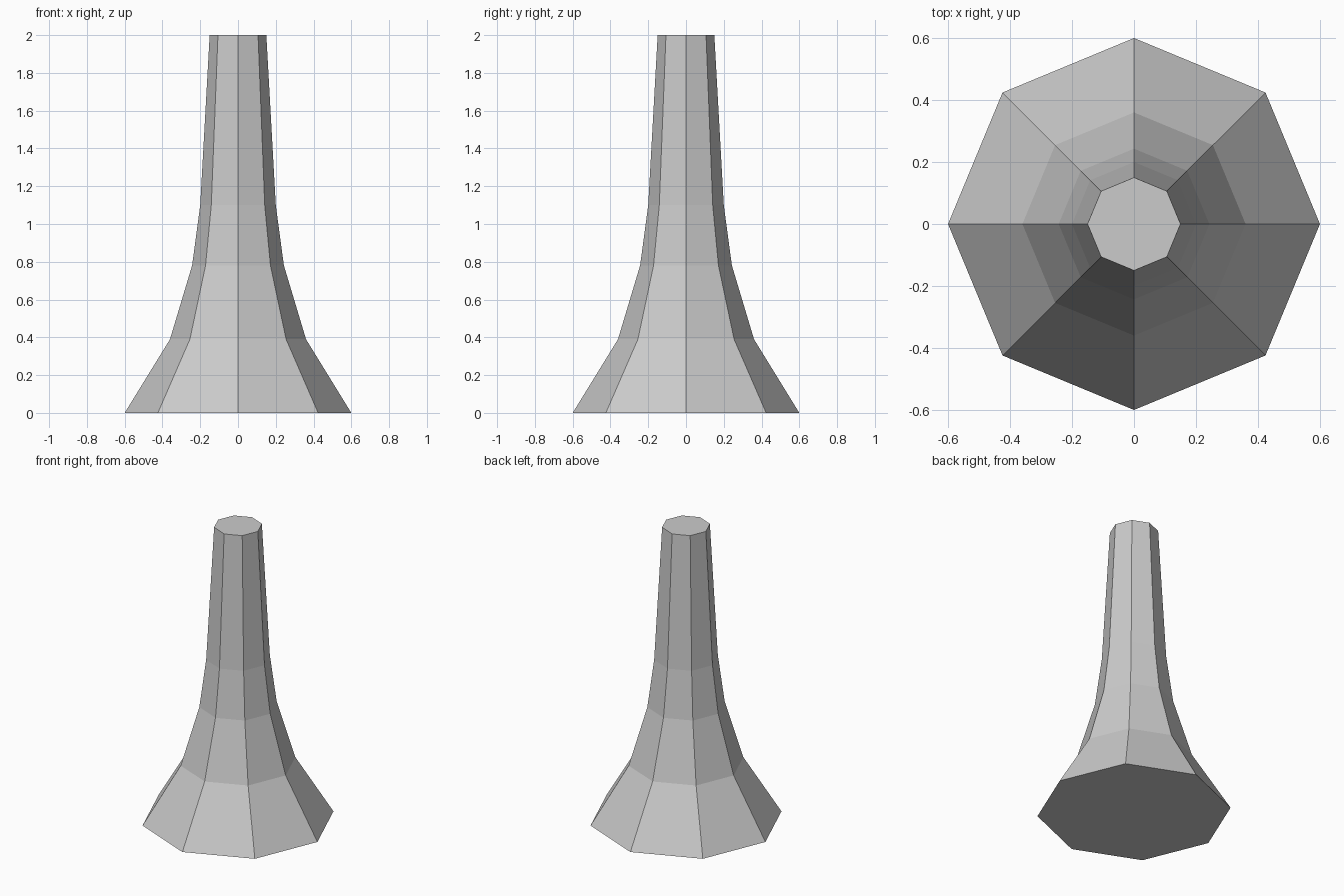
import bpy
import bmesh
from math import cos, sin, pi

if "Cube" in bpy.data.objects:
    bpy.data.objects.remove(bpy.data.objects["Cube"])

SIDES = 8
# Flared outline from foot to tip: (radius, height)
PROFILE = [(0.6, 0.0), (0.36, 0.39), (0.243, 0.78), (0.2, 1.1), (0.15, 2.0)]


def ring(bm, radius, z):
    return [bm.verts.new((radius * cos(2 * pi * i / SIDES),
                          radius * sin(2 * pi * i / SIDES), z))
            for i in range(SIDES)]


# Flared column: stacked octagonal rings, capped at both ends
bm = bmesh.new()
rings = [ring(bm, r, z) for r, z in PROFILE]
for low, high in zip(rings, rings[1:]):
    for i in range(SIDES):
        j = (i + 1) % SIDES
        bm.faces.new((low[i], low[j], high[j], high[i]))
bm.faces.new(rings[0][::-1])
bm.faces.new(rings[-1])

mesh = bpy.data.meshes.new("flared_column")
bm.to_mesh(mesh)
bm.free()
bpy.context.collection.objects.link(bpy.data.objects.new("flared_column", mesh))
